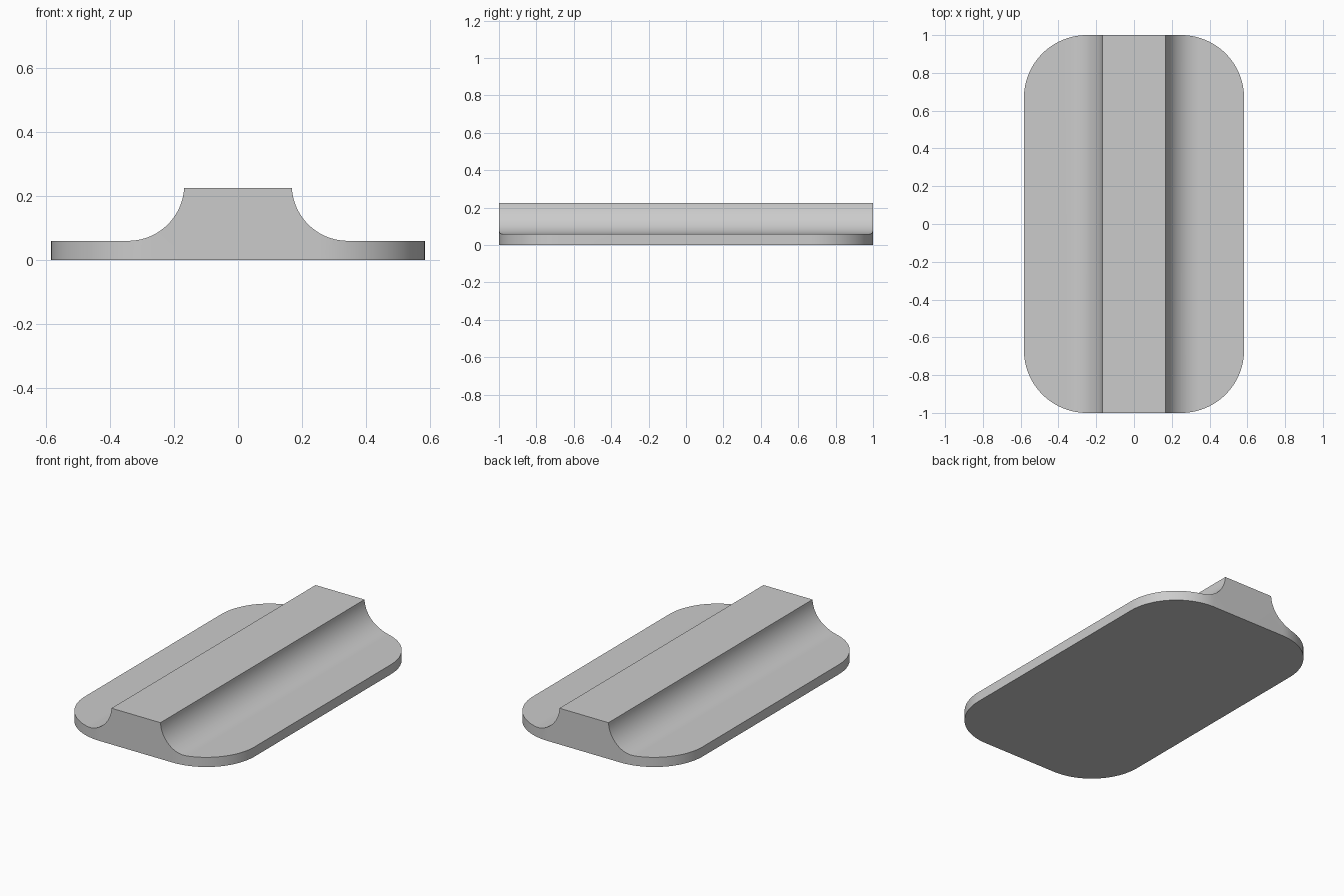
import bpy, bmesh, math

cube = bpy.data.objects.get("Cube")
if cube:
    bpy.data.objects.remove(cube, do_unlink=True)

HALF_W, HALF_L = 0.583, 1.0
BASE_H, TOP_H = 0.06, 0.225
RIDGE = 0.168      # half width of the ridge top
COVE = 0.175       # radius of the hollow beside the ridge
CORNER = 0.333     # plan corner radius

grey = bpy.data.materials.new("plain grey")
grey.use_nodes = True
colour = (0.6, 0.6, 0.6, 1)
grey.diffuse_color = colour
grey.node_tree.nodes["Principled BSDF"].inputs["Base Color"].default_value = colour


def prism(name, points, direction):
    """Closed solid made by sweeping a flat outline along a direction."""
    bm = bmesh.new()
    face = bm.faces.new([bm.verts.new(p) for p in points])
    swept = bmesh.ops.extrude_face_region(bm, geom=[face])["geom"]
    verts = [v for v in swept if isinstance(v, bmesh.types.BMVert)]
    bmesh.ops.translate(bm, verts=verts, vec=direction)
    bmesh.ops.recalc_face_normals(bm, faces=bm.faces)
    mesh = bpy.data.meshes.new(name)
    bm.to_mesh(mesh)
    bm.free()
    mesh.materials.append(grey)
    ob = bpy.data.objects.new(name, mesh)
    bpy.context.collection.objects.link(ob)
    return ob


def arc(cx, cy, r, start, end, steps):
    angles = [start + (end - start) * i / steps for i in range(steps + 1)]
    return [(cx + r * math.cos(a), cy + r * math.sin(a)) for a in angles]


# Cross-section: flat base, coved sides, flat ridge top
cove_z = BASE_H + COVE
lip = math.pi + math.asin((cove_z - TOP_H) / COVE)
cove_x = RIDGE - COVE * math.cos(lip)
half = [(HALF_W, 0), (HALF_W, BASE_H)]
half += arc(cove_x, cove_z, COVE, 1.5 * math.pi, lip, 24)
section = half + [(-x, z) for x, z in reversed(half)]
body = prism("ridged_base", [(x, -HALF_L, z) for x, z in section], (0, 2 * HALF_L, 0))

# Rounded plan outline that trims the swept section
outline = []
for i, (sx, sy) in enumerate([(1, 1), (-1, 1), (-1, -1), (1, -1)]):
    a = i * math.pi / 2
    outline += arc(sx * (HALF_W - CORNER), sy * (HALF_L - CORNER),
                   CORNER, a, a + math.pi / 2, 24)
trim = prism("corner_trim", [(x, y, -0.1) for x, y in outline], (0, 0, 0.5))
trim.hide_render = True

bpy.ops.object.select_all(action="DESELECT")
body.select_set(True)
bpy.context.view_layer.objects.active = body
cut = body.modifiers.new("round corners", "BOOLEAN")
cut.operation = "INTERSECT"
cut.solver = "EXACT"
cut.object = trim
bpy.ops.object.modifier_apply(modifier=cut.name)
bpy.data.objects.remove(trim, do_unlink=True)
bpy.ops.object.shade_smooth_by_angle(angle=math.radians(30))
